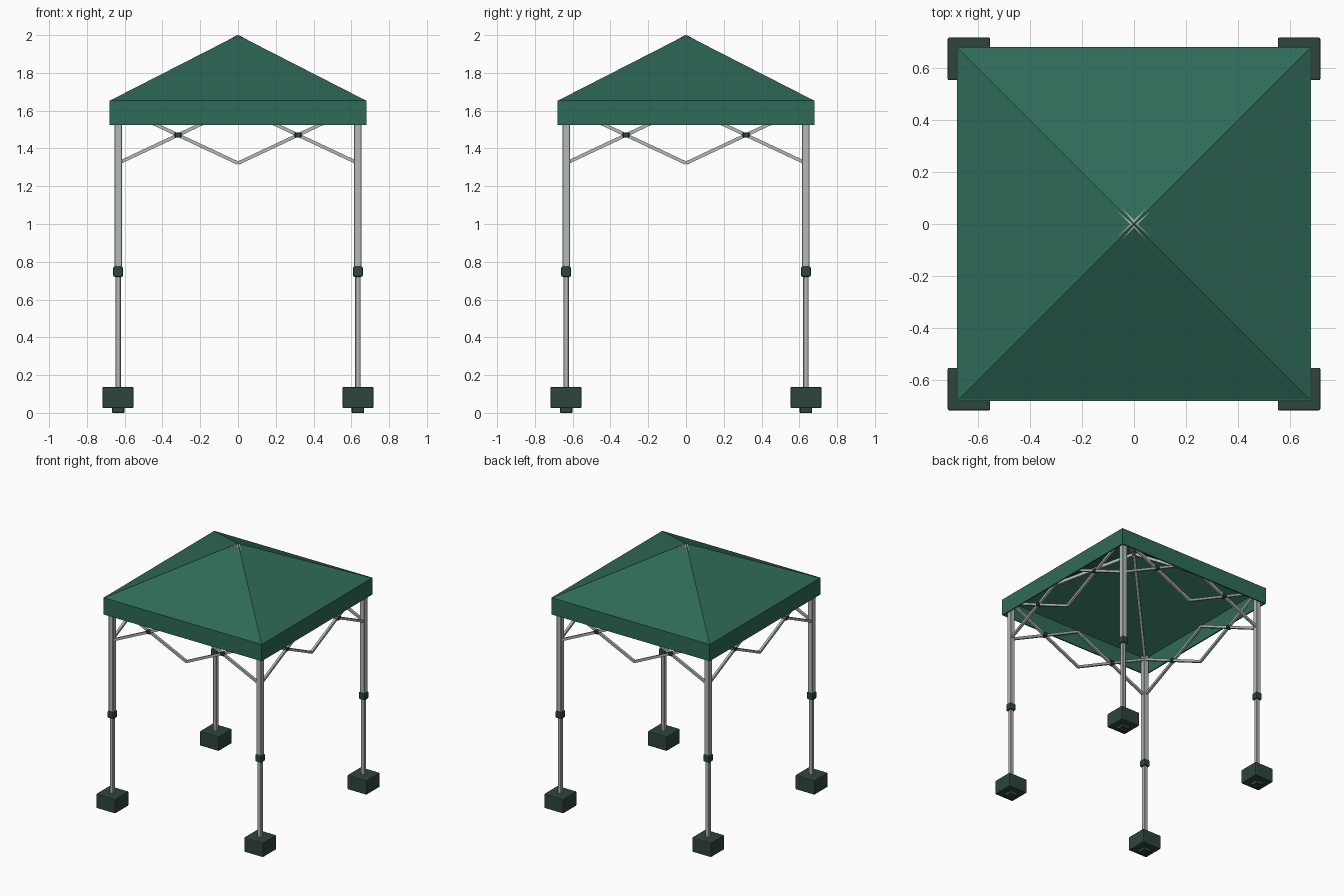
import bpy, bmesh, math
from mathutils import Vector, Matrix

cube = bpy.data.objects.get("Cube")
if cube:
    bpy.data.objects.remove(cube, do_unlink=True)


def material(name, rgb):
    m = bpy.data.materials.new(name)
    m.use_nodes = True
    m.diffuse_color = (*rgb, 1)
    m.node_tree.nodes["Principled BSDF"].inputs["Base Color"].default_value = (*rgb, 1)
    return m


FABRIC = material("green fabric", (0.028, 0.147, 0.1))
METAL = material("pale metal", (0.46, 0.49, 0.45))
DARK = material("dark green plastic", (0.026, 0.06, 0.048))

LEG = 0.635      # leg distance from the centre lines
HALF = 0.68      # canopy half width
EAVE = 1.655     # height where roof meets valance


def finish(name, bm, mat):
    bmesh.ops.recalc_face_normals(bm, faces=bm.faces)
    mesh = bpy.data.meshes.new(name)
    bm.to_mesh(mesh)
    bm.free()
    mesh.materials.append(mat)
    ob = bpy.data.objects.new(name, mesh)
    bpy.context.collection.objects.link(ob)
    return ob


def bevel(ob, width, segments=1):
    mod = ob.modifiers.new("soft edges", "BEVEL")
    mod.width = width
    mod.segments = segments
    return ob


def box(name, centre, size, mat, turn=Matrix.Identity(4)):
    bm = bmesh.new()
    bmesh.ops.create_cube(bm, size=1, matrix=Matrix.Diagonal((*size, 1)))
    ob = finish(name, bm, mat)
    ob.matrix_world = turn @ Matrix.Translation(centre)
    return ob


def bar(name, a, b, thick, mat, turn=Matrix.Identity(4)):
    """Square tube between two points, with its sides kept vertical."""
    a, b = Vector(a), Vector(b)
    along = (b - a).normalized()
    side = Vector((0, 0, 1)).cross(along).normalized()
    up = along.cross(side)
    basis = Matrix((along, side, up)).transposed().to_4x4()
    ob = box(name, (0, 0, 0), ((b - a).length, thick, thick), mat)
    ob.matrix_world = turn @ Matrix.Translation((a + b) / 2) @ basis
    return ob


def column(name, corner, z0, z1, width, mat):
    x, y = corner
    return box(name, (x, y, (z0 + z1) / 2), (width, width, z1 - z0), mat)


# Pyramid roof sheet
bm = bmesh.new()
r = HALF - 0.005
eaves = [bm.verts.new((x * r, y * r, EAVE)) for x, y in ((-1, -1), (1, -1), (1, 1), (-1, 1))]
apex = bm.verts.new((0, 0, 2))
for i in range(4):
    bm.faces.new((eaves[i], eaves[(i + 1) % 4], apex))
finish("canopy_roof", bm, FABRIC)

# Valance band hanging around the roof, open below
bm = bmesh.new()
rings = []
for half, z in ((HALF, EAVE), (HALF, 1.525), (HALF - 0.01, 1.525), (HALF - 0.01, EAVE)):
    rings.append([bm.verts.new((x * half, y * half, z)) for x, y in ((-1, -1), (1, -1), (1, 1), (-1, 1))])
for k in range(4):
    lower, upper = rings[k], rings[(k + 1) % 4]
    for i in range(4):
        j = (i + 1) % 4
        bm.faces.new((lower[i], lower[j], upper[j], upper[i]))
finish("canopy_valance", bm, FABRIC)

# Corner legs with clamps, weights, feet and roof rafters
for sx, side in ((-1, "right"), (1, "left")):
    for sy, end in ((-1, "front"), (1, "back")):
        tag = f"{end}_{side}"
        corner = (sx * LEG, sy * LEG)
        bevel(column(f"{tag}_upper_leg", corner, 0.75, 1.65, 0.04, METAL), 0.003)
        bevel(column(f"{tag}_lower_leg", corner, 0.01, 0.76, 0.029, METAL), 0.003)
        bevel(column(f"{tag}_height_clamp", corner, 0.72, 0.775, 0.052, DARK), 0.008, 2)
        bevel(column(f"{tag}_weight", corner, 0.025, 0.137, 0.164, DARK), 0.006, 2)
        bevel(column(f"{tag}_foot", corner, 0, 0.04, 0.066, DARK), 0.003)
        bar(f"{tag}_rafter", (*corner, 1.636), (0, 0, 1.988), 0.02, METAL)

# Two scissor pairs along each side, repeated by quarter turns
LOW, HIGH, MID = 1.322, 1.62, 1.471
for n, side in enumerate(("front", "left", "back", "right")):
    turn = Matrix.Rotation(n * math.pi / 2, 4, "Z")
    for s in (-1, 1):
        tag = f"{side}_scissor_{'a' if s < 0 else 'b'}"
        for label, z0, z1, y in (("rising", LOW, HIGH, -0.004), ("falling", HIGH, LOW, 0.004)):
            bar(f"{tag}_{label}_bar", (s * LEG, y - LEG, z0), (0, y - LEG, z1), 0.018, METAL, turn)
        bevel(box(f"{tag}_pivot", (s * LEG / 2, -LEG, MID), (0.036, 0.036, 0.028), DARK, turn), 0.004)
